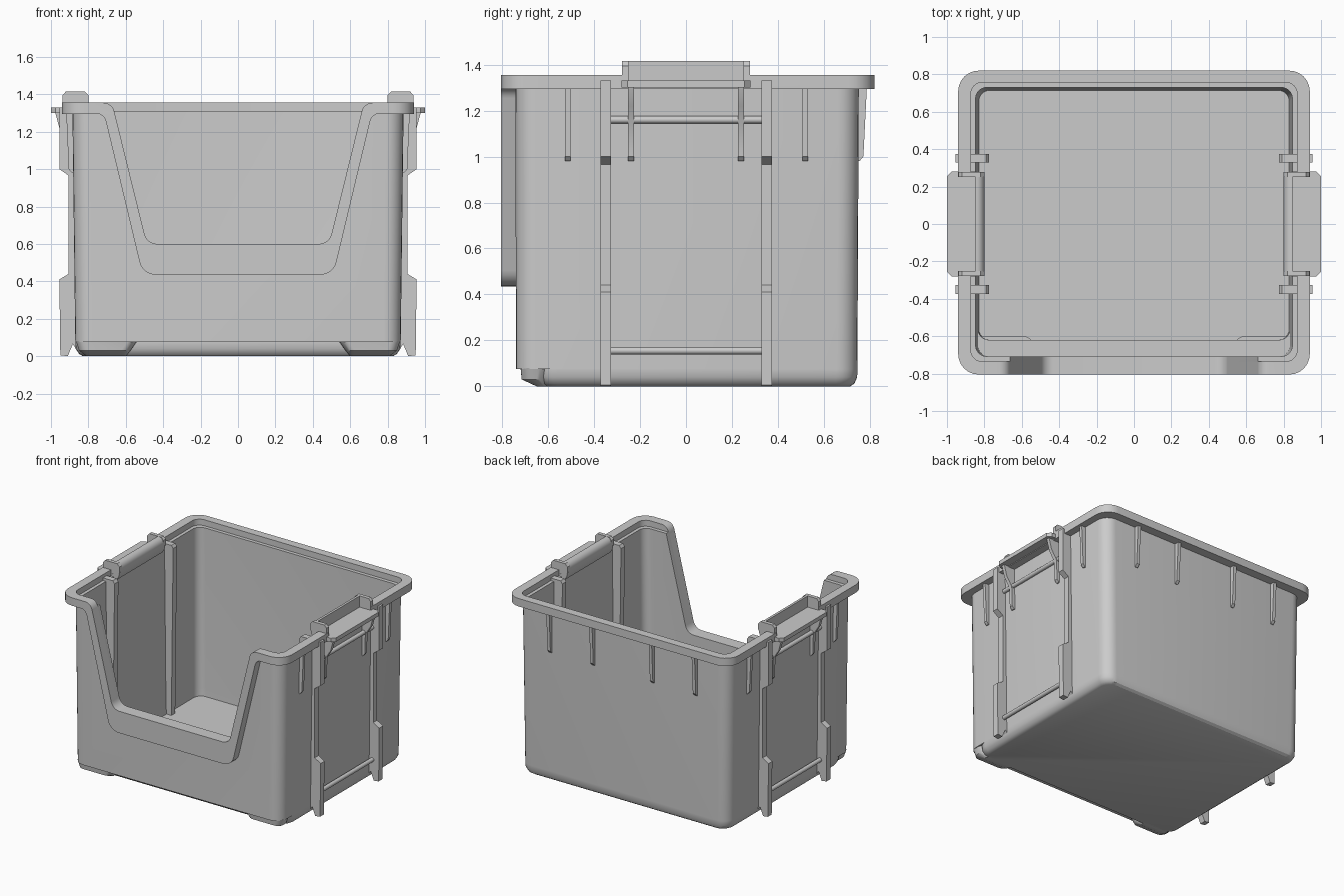
import bpy, bmesh, math
from mathutils import Vector

if "Cube" in bpy.data.objects:
    bpy.data.objects.remove(bpy.data.objects["Cube"])


def finish(name, bm, mirror=False):
    bmesh.ops.recalc_face_normals(bm, faces=bm.faces)
    me = bpy.data.meshes.new(name)
    bm.to_mesh(me)
    bm.free()
    ob = bpy.data.objects.new(name, me)
    bpy.context.collection.objects.link(ob)
    if mirror:
        ob.modifiers.new("mirror", 'MIRROR').use_mirror_merge = False
    return ob


def fillet(pts, radii, seg=6):
    """Round the corners of a closed 2D polygon (radius 0 keeps the corner)."""
    out, n = [], len(pts)
    for i, r in enumerate(radii):
        p = Vector(pts[i])
        if r == 0:
            out.append(p)
            continue
        a = (Vector(pts[i - 1]) - p).normalized()
        b = (Vector(pts[(i + 1) % n]) - p).normalized()
        half = a.angle(b) / 2
        c = p + (a + b).normalized() * (r / math.sin(half))
        t = r / math.tan(half)
        u, v = p + a * t - c, p + b * t - c
        for k in range(seg + 1):
            s = k / seg
            w = math.pi - 2 * half
            d = (u * math.sin((1 - s) * w) + v * math.sin(s * w)) / math.sin(w)
            out.append(c + d)
    return out


def loft(name, rings, mirror=False):
    """Rings are (z, x0, x1, y0, y1, corner radius)."""
    bm = bmesh.new()
    loops = []
    for z, x0, x1, y0, y1, r in rings:
        pts = fillet([(x0, y0), (x1, y0), (x1, y1), (x0, y1)], [r] * 4)
        loops.append([bm.verts.new((p[0], p[1], z)) for p in pts])
    for A, B in zip(loops, loops[1:]):
        for i in range(len(A)):
            bm.faces.new((A[i - 1], A[i], B[i], B[i - 1]))
    bm.faces.new(loops[0])
    bm.faces.new(loops[-1])
    return finish(name, bm, mirror)


def prism(name, pts, axis, a, b, mirror=False):
    """Extrude a 2D profile: axis y -> (x,z), axis x -> (y,z), axis z -> (x,y)."""
    place = {'x': lambda p, t: (t, p[0], p[1]),
             'y': lambda p, t: (p[0], t, p[1]),
             'z': lambda p, t: (p[0], p[1], t)}[axis]
    bm = bmesh.new()
    A = [bm.verts.new(place(p, a)) for p in pts]
    B = [bm.verts.new(place(p, b)) for p in pts]
    for i in range(len(A)):
        bm.faces.new((A[i - 1], A[i], B[i], B[i - 1]))
    bm.faces.new(A)
    bm.faces.new(B)
    return finish(name, bm, mirror)


def rect(x0, x1, z0, z1):
    return [(x0, z0), (x1, z0), (x1, z1), (x0, z1)]


# bin shell: outside up, over the rim, inside down to the floor
def ring(z, hx, y0, y1, r):
    return (z, -hx, hx, y0, y1, r)


shell = loft("bin_shell", [
    ring(0, .83, -.62, .715, .07),
    ring(.012, .85, -.635, .733, .08),
    ring(.04, .868, -.65, .745, .09),
    ring(.075, .87, -.65, .746, .09),
    ring(.075, .87, -.74, .746, .09),
    ring(1.295, .885, -.742, .752, .09),
    ring(1.295, .94, -.805, .82, .11),
    ring(1.355, .94, -.805, .82, .11),
    ring(1.355, .872, -.735, .757, .06),
    ring(1.31, .872, -.735, .757, .06),
    ring(1.31, .847, -.708, .73, .06),
    ring(.105, .835, -.708, .718, .06),
    ring(.105, .835, -.62, .718, .06),
    ring(.04, .83, -.62, .715, .06)])

# raised band around the front opening
band = prism("front_opening_band", fillet(
    [(-.77, 1.30), (-.717, 1.30), (-.51, .435), (.51, .435), (.717, 1.30), (.77, 1.30),
     (.77, 1.31), (-.77, 1.31)], [0, .06, .09, .09, .06, 0, 0, 0]), 'y', -.805, -.735)

# cutters: front opening, and rim notch behind each handle
opening = prism("opening_cutter", fillet(
    [(-.76, 1.355), (-.673, 1.355), (-.487, .60), (.487, .60), (.673, 1.355), (.76, 1.355),
     (.76, 1.5), (-.76, 1.5)], [0, .06, .07, .07, .06, 0, 0, 0]), 'y', -.9, -.66)
notch = prism("notch_cutter", rect(.80, 1.1, 1.325, 1.5), 'y', -.252, .252, True)
for ob, cutters in ((shell, (opening, notch)), (band, (opening,))):
    bpy.context.view_layer.objects.active = ob
    for c in cutters:
        m = ob.modifiers.new("cut", 'BOOLEAN')
        m.object, m.solver = c, 'EXACT'
        bpy.ops.object.modifier_apply(modifier=m.name)
for c in (opening, notch):
    bpy.data.objects.remove(c)

# front stacking feet
loft("front_foot", [(0, .60, .81, -.65, -.60, .02), (.03, .575, .85, -.715, -.60, .05),
                    (.08, .54, .866, -.72, -.60, .05)], True)

# side posts, running through the wall
post = [(.79, .03), (.86, .03), (.883, .065), (.91, 0), (.95, .005), (.955, .41),
        (.905, .44), (.905, .965), (.955, 1.0), (.955, 1.33), (.79, 1.33), (.775, 1.31)]
for y in (-.35, .352):
    prism("side_post", post, 'y', y - .023, y + .023, True)

# cross bars between the posts
for z in (.155, 1.16):
    circle = [(.895 + .016 * math.cos(k * math.pi / 6), z + .016 * math.sin(k * math.pi / 6))
              for k in range(12)]
    prism("cross_bar", circle, 'y', -.34, .34, True)

# thin ribs under the rim, on the sides and back
for y in (-.515, .52):
    prism("side_rib", [(.86, .98), (.888, .98), (.905, 1.0), (.918, 1.30), (.86, 1.30)],
          'y', y - .012, y + .012, True)
for x in (.61, .25):
    prism("back_rib", [(.73, .98), (.755, .98), (.772, 1.0), (.787, 1.30), (.73, 1.30)],
          'x', x - .012, x + .012, True)

# handles: rolled inner wall, end caps, outer ledge and gussets
roll = [(.845, 1.28), (.825, 1.29), (.808, 1.32), (.80, 1.355)] + \
       [(.842 - .042 * math.cos(t * math.pi / 12), 1.37 + .045 * math.sin(t * math.pi / 12))
        for t in range(7)] + [(.847, 1.415)]
prism("handle_roll", roll, 'y', -.275, .275, True)
cap = [(.84, 1.30), (.80, 1.35), (.80, 1.395), (.82, 1.415), (.92, 1.415), (.938, 1.395), (.938, 1.30)]
prism("handle_ledge", [(.842, -.28), (.975, -.28), (1.0, -.255), (1.0, .255), (.975, .28), (.842, .28)],
      'z', 1.30, 1.33, True)
for s in (-1, 1):
    prism("handle_cap", cap, 'y', s * .25, s * .278, True)
    prism("handle_gusset", [(.86, .98), (.888, .98), (.905, 1.0), (.91, 1.15), (.955, 1.22),
                            (.978, 1.305), (.86, 1.305)], 'y', s * .24 - .013, s * .24 + .013, True)

# smooth the rounded surfaces, keep edges sharp
bpy.ops.object.select_all(action='SELECT')
bpy.context.view_layer.objects.active = shell
bpy.ops.object.shade_smooth_by_angle(angle=math.radians(32))
